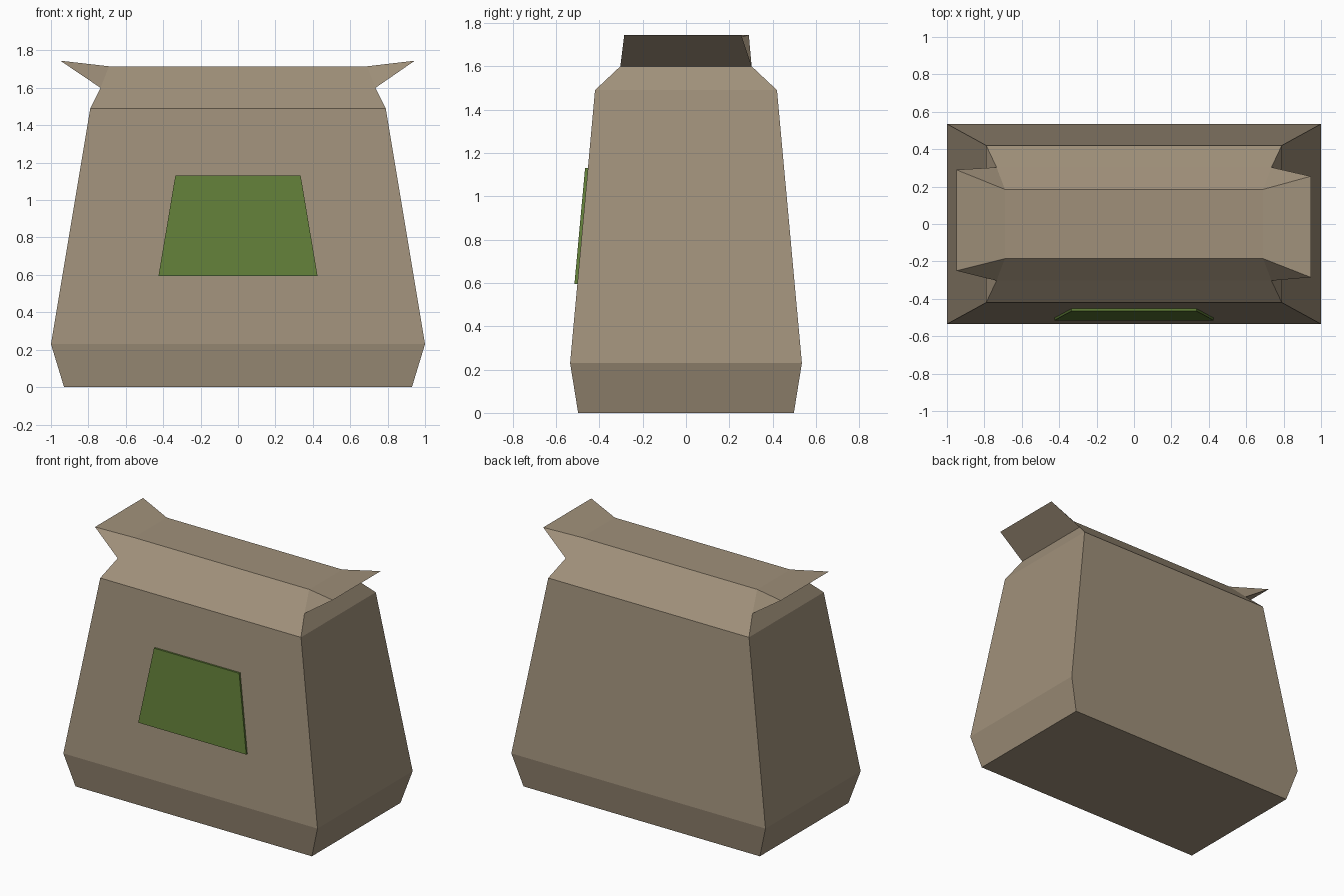
import bpy, bmesh

if "Cube" in bpy.data.objects:
    bpy.data.objects.remove(bpy.data.objects["Cube"])


def material(name, rgb):
    m = bpy.data.materials.new(name)
    m.diffuse_color = (*rgb, 1)
    m.use_nodes = True
    m.node_tree.nodes["Principled BSDF"].inputs["Base Color"].default_value = m.diffuse_color
    return m


def make_object(name, bm, mat):
    bmesh.ops.recalc_face_normals(bm, faces=bm.faces[:])
    mesh = bpy.data.meshes.new(name)
    bm.to_mesh(mesh)
    bm.free()
    mesh.materials.append(mat)
    obj = bpy.data.objects.new(name, mesh)
    bpy.context.collection.objects.link(obj)
    return obj


paper = material("brown paper", (0.35, 0.28, 0.195))
green = material("green label", (0.12, 0.21, 0.04))

# Bag body: stacked rectangular rings (half width, half depth, height)
bm = bmesh.new()
SIGNS = [(-1, -1), (1, -1), (1, 1), (-1, 1)]
rings = [[bm.verts.new((sx * w, sy * d, z)) for sx, sy in SIGNS]
         for w, d, z in [(0.93, 0.498, 0), (1.0, 0.535, 0.23),
                         (0.79, 0.42, 1.49), (0.735, 0.303, 1.60),
                         (0.69, 0.185, 1.715)]]
base, belly, shoulder, neck, rim = rings
bm.faces.new(base)
for lo, hi in [(base, belly), (belly, shoulder), (shoulder, neck)]:
    for i in range(4):
        j = (i + 1) % 4
        bm.faces.new((lo[i], lo[j], hi[j], hi[i]))

# Folded top: slopes, flat centre and flared ears, slightly skewed
for i, j in [(0, 1), (2, 3)]:
    bm.faces.new((neck[i], neck[j], rim[j], rim[i]))
bm.faces.new(rim)
ears = [bm.verts.new(p) for p in [(-0.95, -0.25, 1.745), (0.945, -0.285, 1.745),
                                  (0.945, 0.255, 1.745), (-0.95, 0.29, 1.745)]]
for i in range(4):
    bm.faces.new((neck[i], ears[i], rim[i]))
for i, j in [(1, 2), (3, 0)]:
    bm.faces.new((neck[i], neck[j], ears[j], ears[i]))
    bm.faces.new((ears[i], ears[j], rim[j], rim[i]))
make_object("paper_bag", bm, paper)

# Label: thin tapered plate lying on the sloping front wall
bm = bmesh.new()
outline = [(-0.425, -0.515, 0.595), (0.425, -0.515, 0.595),
           (0.335, -0.466, 1.13), (-0.335, -0.466, 1.13)]
outer = [bm.verts.new(p) for p in outline]
inner = [bm.verts.new((x, y + 0.015, z)) for x, y, z in outline]
bm.faces.new(outer)
bm.faces.new(inner[::-1])
for i in range(4):
    j = (i + 1) % 4
    bm.faces.new((outer[i], outer[j], inner[j], inner[i]))
make_object("front_label", bm, green)
